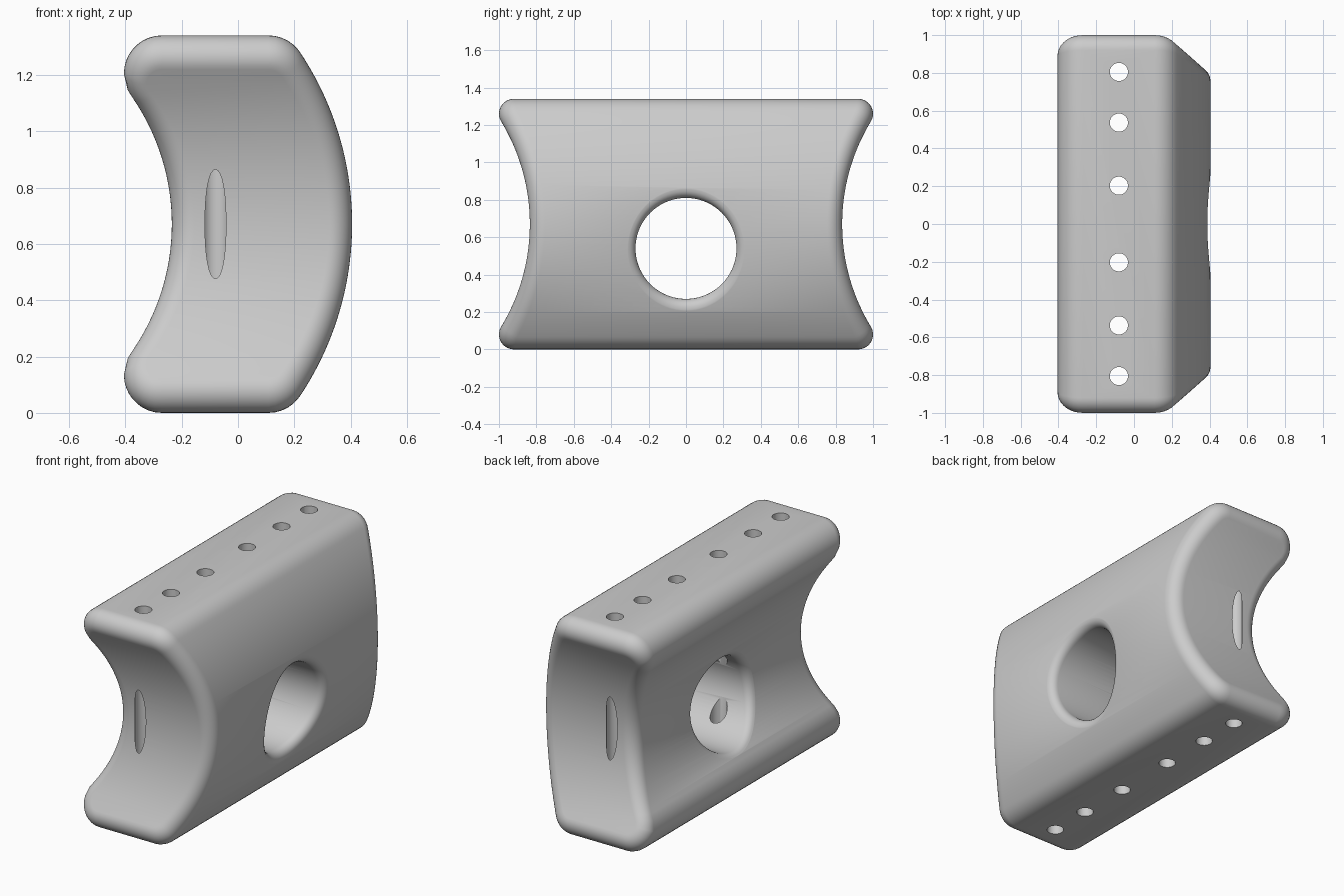
import bpy, bmesh, math
from mathutils import Vector

if "Cube" in bpy.data.objects:
    bpy.data.objects.remove(bpy.data.objects["Cube"])

H = 1.34                 # block height
MID = H / 2
R_TIP = 0.135            # rounding of the four long edges
R_END = 0.08             # rounding around the end faces
R_RIM = 0.05             # rounding of the large hole's rims
TIP_X = -0.27            # centre of the rounded tips on the concave side
IN_X, OUT_X = -0.235, 0.405
R_IN, R_OUT = 0.792, 1.10
IN_C, OUT_C = IN_X - R_IN, OUT_X - R_OUT
EDGE_X = OUT_C + math.sqrt((R_OUT - R_TIP) ** 2 - (MID - R_TIP) ** 2)
END_Y, R_CURVE = 0.835, 1.057   # hollow end faces
END_C = END_Y + R_CURVE


def side(z, d, sgn):
    """Point x and outward normal of the cross-section, inset by d, at height z."""
    zz = min(z, H - z)
    flip = 1 if z <= MID else -1
    r = R_TIP - d
    drop = MID - zz
    if sgn < 0:
        limit = R_TIP + r * (MID - R_TIP) / (R_IN + R_TIP)
        cx, big = IN_C, R_IN + d
    else:
        limit = R_TIP - r * (MID - R_TIP) / (R_OUT - R_TIP)
        cx, big = OUT_C, R_OUT - d
    if zz < limit:       # rounded long edge
        h = max(-1, min(1, (zz - R_TIP) / r))
        w = sgn * math.sqrt(1 - h * h)
        return (TIP_X if sgn < 0 else EDGE_X) + r * w, Vector((w, 0, h * flip))
    w = math.sqrt(big * big - drop * drop)
    return cx + w, Vector((sgn * w, 0, sgn * -drop * flip)).normalized()


def skin(bm, rings):
    """Join successive closed rings with quads."""
    n = len(rings[0])
    for a, b in zip(rings, rings[1:]):
        for i in range(n):
            j = (i + 1) % n
            bm.faces.new((a[i], a[j], b[j], b[i]))


def finish(bm, name):
    bmesh.ops.recalc_face_normals(bm, faces=bm.faces)
    me = bpy.data.meshes.new(name)
    bm.to_mesh(me)
    bm.free()
    ob = bpy.data.objects.new(name, me)
    bpy.context.collection.objects.link(ob)
    return ob


def make_block():
    # row heights: dense around the tips, even along the arcs
    r = R_TIP - R_END
    low = [R_END + r * (1 - math.cos(math.radians(a))) for a in range(0, 90, 10)]
    low += [R_TIP + (MID - R_TIP) * i / 22 for i in range(22)]
    rows = low + [MID] + [H - z for z in reversed(low)]
    n = len(rows)
    loop = [(z, -1) for z in rows] + [(z, 1) for z in reversed(rows)]
    steps = 10
    ring_pts = [[] for _ in range(steps + 1)]
    for z, s in loop:    # ball rolled along the end edge
        x, nrm = side(z, R_END, s)
        y = END_C - math.sqrt((R_CURVE + R_END) ** 2 - (z - MID) ** 2)
        c = Vector((x, y, z))
        to_end = Vector((0, END_C - y, MID - z)).normalized()
        for k in range(steps + 1):
            ring_pts[k].append(c + R_END * nrm.slerp(to_end, k / steps))
    bm = bmesh.new()
    back = [[bm.verts.new(p) for p in ring] for ring in ring_pts]
    front = [[bm.verts.new((p.x, -p.y, p.z)) for p in ring] for ring in ring_pts]
    skin(bm, front[::-1] + back)
    for cap in (front[-1], back[-1]):    # hollow end faces
        for i in range(n - 1):
            bm.faces.new((cap[i], cap[i + 1], cap[2 * n - 2 - i], cap[2 * n - 1 - i]))
    return finish(bm, "block")


def make_large_hole(radius=0.27, cz=0.54, n=72, steps=7):
    """Cross hole with flared rims following both curved sides."""
    bm = bmesh.new()
    halves = []
    for s in (-1, 1):
        pts = [[] for _ in range(steps + 2)]
        for i in range(n):
            a = 2 * math.pi * i / n
            u = Vector((0, math.cos(a), math.sin(a)))
            c = u * (radius + R_RIM) + Vector((0, 0, cz))
            c.x, nrm = side(c.z, R_RIM, s)
            for k in range(steps + 1):
                grow = R_RIM + (0.002 if k == steps else 0)
                pts[k].append(c + grow * (-u).slerp(nrm, k / steps))
            end = pts[steps][-1].copy()
            end.x = s * 0.8
            pts[steps + 1].append(end)
        halves.append([[bm.verts.new(p) for p in ring] for ring in pts])
    skin(bm, halves[0][::-1] + halves[1])
    for h in halves:
        bm.faces.new(h[-1])
    return finish(bm, "large_hole_cutter")


def make_drills():
    """Row of small vertical holes."""
    bm = bmesh.new()
    for y in (0.203, 0.537, 0.805):
        for s in (-1, 1):
            ends = [[bm.verts.new((-0.08 + 0.048 * math.cos(2 * math.pi * i / 40),
                                   s * y + 0.048 * math.sin(2 * math.pi * i / 40), z))
                     for i in range(40)] for z in (-0.2, H + 0.2)]
            skin(bm, ends)
            for e in ends:
                bm.faces.new(e)
    return finish(bm, "small_hole_cutter")


block = make_block()
bpy.context.view_layer.objects.active = block
block.select_set(True)
for cutter in (make_large_hole(), make_drills()):
    cutter.hide_render = True
    mod = block.modifiers.new("cut", 'BOOLEAN')
    mod.operation = 'DIFFERENCE'
    mod.solver = 'EXACT'
    mod.object = cutter
    bpy.ops.object.modifier_apply(modifier=mod.name)
    bpy.data.objects.remove(cutter, do_unlink=True)

grey = bpy.data.materials.new("plain grey")
grey.diffuse_color = (0.6, 0.6, 0.6, 1)
grey.use_nodes = True
grey.node_tree.nodes["Principled BSDF"].inputs["Base Color"].default_value = grey.diffuse_color
block.data.materials.clear()
block.data.materials.append(grey)
bpy.ops.object.shade_smooth_by_angle(angle=math.radians(30))
